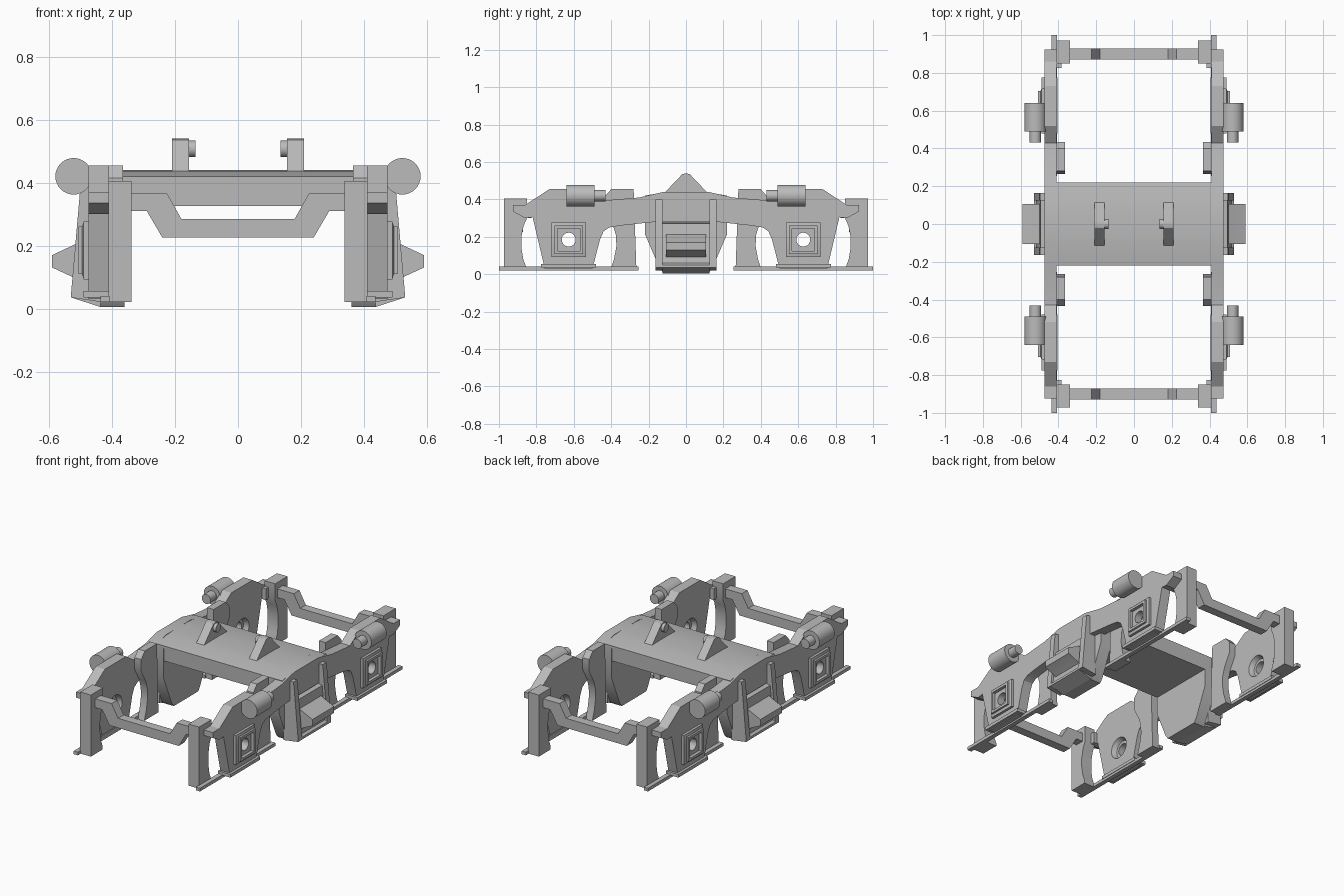
import bpy, bmesh, math
from mathutils import Matrix, Vector

if "Cube" in bpy.data.objects:
    bpy.data.objects.remove(bpy.data.objects["Cube"], do_unlink=True)

GREY = (0.5, 0.5, 0.5, 1)
grey = bpy.data.materials.new("plain grey")
grey.use_nodes = True
grey.diffuse_color = GREY
grey.node_tree.nodes["Principled BSDF"].inputs["Base Color"].default_value = GREY


def finish(name, bm, mirror="", holes=()):
    bmesh.ops.recalc_face_normals(bm, faces=bm.faces)
    mesh = bpy.data.meshes.new(name)
    bm.to_mesh(mesh)
    bm.free()
    ob = bpy.data.objects.new(name, mesh)
    bpy.context.collection.objects.link(ob)
    mesh.materials.append(grey)
    bpy.ops.object.select_all(action="DESELECT")
    ob.select_set(True)
    bpy.context.view_layer.objects.active = ob
    for cutter in holes:
        mod = ob.modifiers.new("hole", "BOOLEAN")
        mod.operation, mod.object, mod.solver = "DIFFERENCE", cutter, "EXACT"
        bpy.ops.object.modifier_apply(modifier=mod.name)
    bpy.ops.object.shade_smooth_by_angle(angle=math.radians(30))
    if mirror:
        mod = ob.modifiers.new("mirror", "MIRROR")
        mod.use_axis = ("x" in mirror, "y" in mirror, False)
        mod.use_mirror_merge = False
    return ob


def prism(name, pts, axis, a, b, mirror="", holes=()):
    """Extrude a (y,z) profile along x, or an (x,z) profile along y."""
    bm = bmesh.new()
    place = (lambda p: (a, *p)) if axis == "x" else (lambda p: (p[0], a, p[1]))
    face = bm.faces.new([bm.verts.new(place(p)) for p in pts])
    out = bmesh.ops.extrude_face_region(bm, geom=[face])
    step = Vector((b - a, 0, 0)) if axis == "x" else Vector((0, b - a, 0))
    bmesh.ops.translate(bm, vec=step, verts=[v for v in out["geom"] if isinstance(v, bmesh.types.BMVert)])
    return finish(name, bm, mirror, holes)


def box(name, x, y, z, mirror=""):
    return prism(name, [(y[0], z[0]), (y[1], z[0]), (y[1], z[1]), (y[0], z[1])], "x", *x, mirror)


def cylinder(name, center, axis, r1, r2, depth, mirror=""):
    bm = bmesh.new()
    turn = Matrix.Rotation(math.pi / 2, 4, "Y") if axis == "x" else Matrix.Rotation(-math.pi / 2, 4, "X")
    bmesh.ops.create_cone(bm, cap_ends=True, segments=32, radius1=r1, radius2=r2, depth=depth,
                          matrix=Matrix.Translation(center) @ turn)
    return finish(name, bm, mirror)


def both(half):
    """Complete a profile symmetrically about zero."""
    return half + [(-u, v) for u, v in reversed(half)]


AXLE_Y, AXLE_Z = 0.627, 0.185

# Cutters for the axle holes: narrow bore plus flared inner mouth
cutters = []
for s in (1, -1):
    cutters.append(cylinder("bore_cutter", (0.46, s * AXLE_Y, AXLE_Z), "x", 0.037, 0.037, 0.3))
    cutters.append(cylinder("mouth_cutter", (0.41, s * AXLE_Y, AXLE_Z), "x", 0.08, 0.055, 0.06))

# Side frames with their tapered pedestals
side = [(0.12, 0.44), (0.25, 0.41), (0.43, 0.395), (0.52, 0.455), (0.73, 0.455), (0.86, 0.37),
        (0.925, 0.37), (0.925, 0.335), (0.86, 0.30), (0.82, 0.305), (0.755, 0.03), (0.5, 0.03),
        (0.46, 0.185), (0.44, 0.23), (0.41, 0.25), (0.35, 0.26), (0.165, 0.28)]
prism("side_frame", both(side), "x", 0.41, 0.474, "x", cutters)
box("pedestal_foot", (0.405, 0.49), (0.48, 0.775), (0.035, 0.055), "xy")
box("bottom_rail", (0.408, 0.437), (0.255, 1.0), (0.02, 0.04), "xy")

# Stepped square axle boxes with a recessed centre
bm = bmesh.new()
rings = [(0.092, 0.46), (0.092, 0.49), (0.076, 0.495), (0.076, 0.507), (0.06, 0.507), (0.06, 0.487)]
loops = [[bm.verts.new((x, AXLE_Y + sy * h, AXLE_Z + sz * h))
          for sy, sz in ((-1, -1), (1, -1), (1, 1), (-1, 1))] for h, x in rings]
for lo, hi in zip(loops, loops[1:]):
    for i in range(4):
        bm.faces.new((lo[i], lo[i - 1], hi[i - 1], hi[i]))
bm.faces.new(loops[0])
bm.faces.new(loops[-1])
finish("axle_box", bm, "xy", cutters[:1])
for c in cutters:
    bpy.data.objects.remove(c, do_unlink=True)

# Outer and inner posts with curved edges facing the pedestals
outer = [(0.972, 0.02), (0.972, 0.405), (0.85, 0.405), (0.85, 0.30), (0.868, 0.26),
         (0.88, 0.2), (0.88, 0.14), (0.87, 0.08), (0.855, 0.04), (0.855, 0.02)]
prism("outer_post", outer, "x", 0.338, 0.411, "xy")
box("post_lip", (0.385, 0.411), (0.825, 0.87), (0.30, 0.37), "xy")
inner = [(0.265, 0.02), (0.28, 0.455), (0.40, 0.455), (0.435, 0.415), (0.435, 0.34), (0.39, 0.26),
         (0.375, 0.21), (0.372, 0.15), (0.385, 0.08), (0.405, 0.02)]
prism("inner_post", inner, "x", 0.365, 0.411, "xy")

# Dropped cross bars at both ends
bar = [(0.35, 0.31), (0.35, 0.365), (0.225, 0.365), (0.18, 0.285)]
low = [(-0.24, 0.225), (-0.29, 0.31)]
end_bar = both(bar) + low + [(-x, z) for x, z in reversed(low)]
end_bar = bar + [(-x, z) for x, z in reversed(bar)] + low[::-1] + [(-x, z) for x, z in low]
prism("end_bar", end_bar, "y", 0.872, 0.928, "y")

# Central transom with a gently crowned top
prism("transom", both([(0.218, 0.325), (0.22, 0.42), (0.12, 0.437), (0.04, 0.44)]), "x", -0.46, 0.46)

# Triangular brackets with inner knobs
prism("top_bracket", [(-0.12, 0.43), (0.12, 0.43), (0.02, 0.535), (0, 0.54), (-0.02, 0.535)],
      "x", 0.155, 0.209, "x")
cylinder("bracket_knob", (0.15, 0, 0.507), "x", 0.026, 0.026, 0.03, "x")

# Central suspension housings
prism("center_housing", both([(0.22, 0.42), (0.22, 0.215), (0.14, 0.03), (0.12, 0.005)]),
      "x", 0.36, 0.437, "x")
rib = [(0.43, 0.40), (0.497, 0.40), (0.502, 0.37), (0.53, 0.05), (0.53, 0.035), (0.43, 0.02)]
prism("housing_rib", rib, "y", 0.125, 0.163, "xy")
panel = [(0.43, 0.28), (0.495, 0.27), (0.515, 0.06), (0.53, 0.05), (0.53, 0.035), (0.437, 0.005)]
prism("housing_panel", panel, "y", -0.126, 0.126, "x")
arm = [(0.48, 0.225), (0.515, 0.205), (0.59, 0.17), (0.59, 0.13), (0.525, 0.1), (0.48, 0.07)]
prism("side_arm", arm, "y", -0.107, 0.107, "x")

# Damper cylinders with stubs
cylinder("damper", (0.522, 0.565, 0.42), "y", 0.058, 0.058, 0.15, "xy")
cylinder("damper_stub", (0.522, 0.463, 0.42), "y", 0.03, 0.03, 0.064, "xy")
